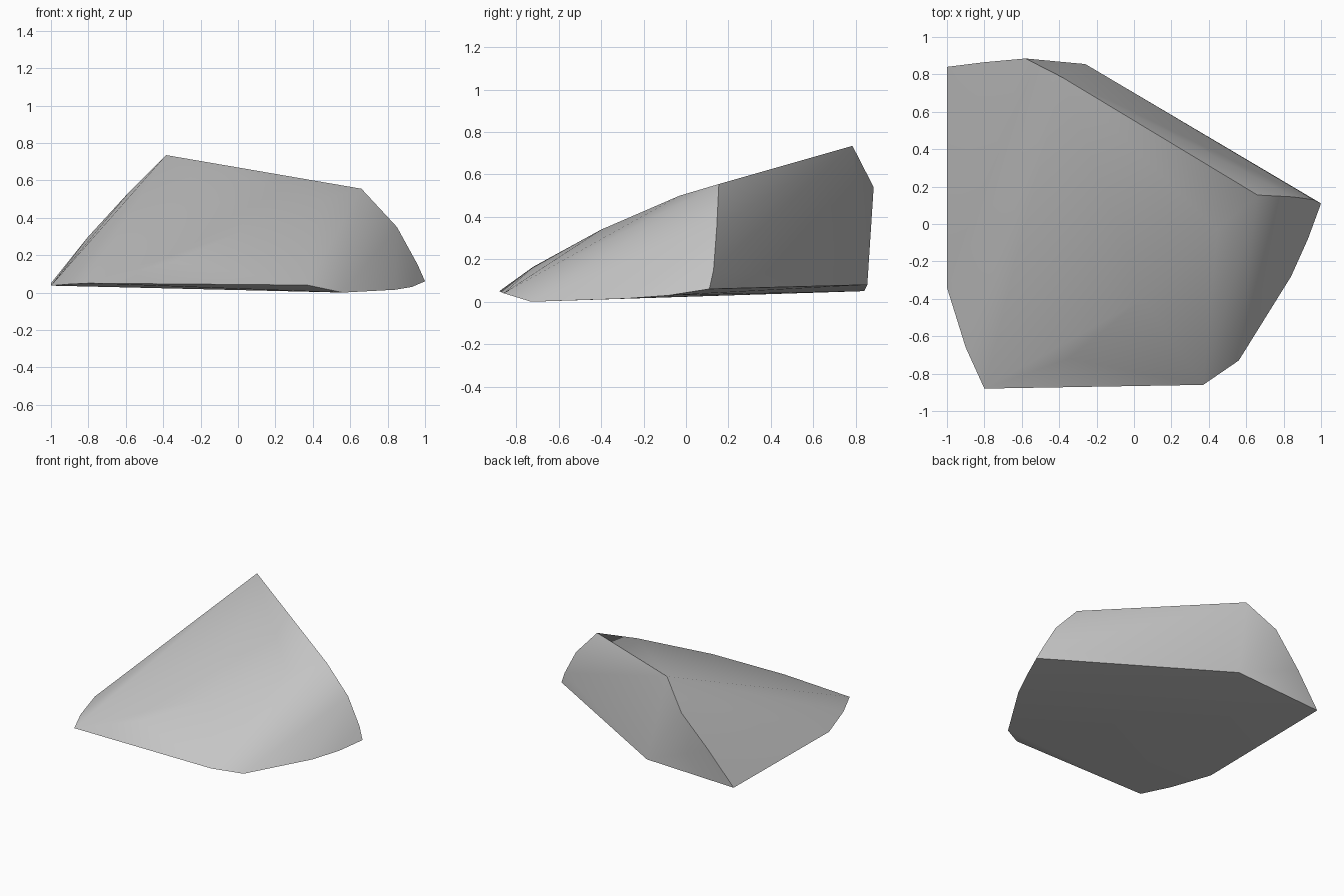
import bpy, bmesh, math

cube = bpy.data.objects.get("Cube")
if cube:
    bpy.data.objects.remove(cube, do_unlink=True)

# Stone colour
stone = bpy.data.materials.new("stone_grey")
stone.use_nodes = True
grey = (0.56, 0.56, 0.56, 1)
stone.diffuse_color = grey
stone.node_tree.nodes["Principled BSDF"].inputs["Base Color"].default_value = grey

# Corners of the underside, going round from the back left
base = [(-1, 0.84, 0.05), (-0.26, 0.855, 0.08), (1, 0.11, 0.06),
        (0.93, -0.08, 0.03), (0.84, -0.28, 0.015), (0.56, -0.73, 0),
        (0.37, -0.86, 0.04), (-0.8, -0.88, 0.05), (-0.9, -0.66, 0.045),
        (-1, -0.34, 0.037)]

# Sharp ridge running from the low left corner over the peak to the right
ridge = [(-0.8, 0.865, 0.3), (-0.58, 0.885, 0.54), (-0.385, 0.785, 0.735),
         (0.66, 0.155, 0.555), (0.85, 0.145, 0.35), (0.96, 0.13, 0.15)]

# Gentle swell of the sloping front face
slope = [(0.445, -0.03, 0.5), (0.05, -0.4, 0.34), (-0.35, -0.72, 0.165)]

# Chipped boulder wrapped around these corners
bm = bmesh.new()
for point in base + ridge + slope:
    bm.verts.new(point)
hull = bmesh.ops.convex_hull(bm, input=bm.verts[:])
loose = [v for v in bm.verts if not v.link_faces]
bmesh.ops.delete(bm, geom=loose, context="VERTS")
bmesh.ops.recalc_face_normals(bm, faces=bm.faces[:])

mesh = bpy.data.meshes.new("boulder")
bm.to_mesh(mesh)
bm.free()
mesh.materials.append(stone)
boulder = bpy.data.objects.new("boulder", mesh)
bpy.context.collection.objects.link(boulder)

# Soft faces with a crisp ridge and base edge
bpy.ops.object.select_all(action="DESELECT")
boulder.select_set(True)
bpy.context.view_layer.objects.active = boulder
bpy.ops.object.shade_smooth_by_angle(angle=math.radians(65))
